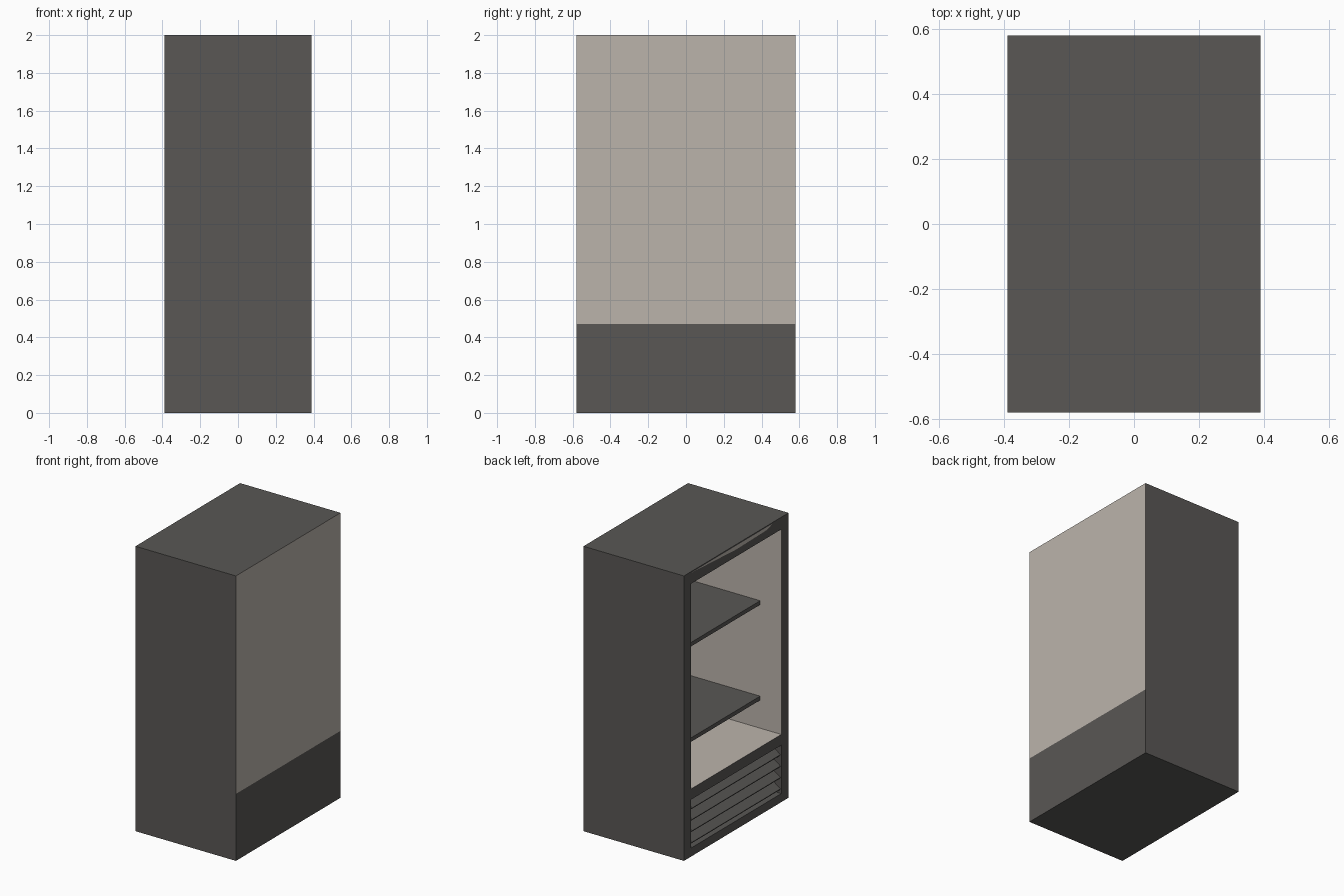
import bpy, bmesh, math

if "Cube" in bpy.data.objects:
    bpy.data.objects.remove(bpy.data.objects["Cube"])

X, Y = 0.39, 0.58      # half depth and half width
OY = 0.50              # half width of the openings
SPLIT = 0.47           # height where the cooled cabinet meets the base


def material(name, rgb):
    m = bpy.data.materials.new(name)
    m.diffuse_color = (*rgb, 1)
    m.use_nodes = True
    m.node_tree.nodes["Principled BSDF"].inputs["Base Color"].default_value = m.diffuse_color
    return m


DARK = material("dark grey", (0.100, 0.095, 0.090))
LIGHT = material("warm light grey", (0.50, 0.455, 0.41))


def finish(name, bm, mats):
    bmesh.ops.recalc_face_normals(bm, faces=bm.faces)
    me = bpy.data.meshes.new(name)
    bm.to_mesh(me)
    bm.free()
    ob = bpy.data.objects.new(name, me)
    bpy.context.collection.objects.link(ob)
    for m in mats:
        me.materials.append(m)
    return ob


def open_box(name, z0, z1, o0, o1, back, mats):
    """Box with a rectangular cavity cut into its -x side."""
    bm = bmesh.new()

    def ring(x, y, a, b):
        return [bm.verts.new(p) for p in
                ((x, -y, a), (x, y, a), (x, y, b), (x, -y, b))]
    rings = [ring(X, Y, z0, z1), ring(-X, Y, z0, z1),
             ring(-X, OY, o0, o1), ring(back, OY, o0, o1)]
    for k, (a, b) in enumerate(zip(rings, rings[1:])):
        for i in range(4):
            j = (i + 1) % 4
            f = bm.faces.new((a[i], a[j], b[j], b[i]))
            f.material_index = int(k == 2)       # cavity walls
    for r in (rings[0], rings[-1]):              # outer back, cavity back
        bm.faces.new(r).material_index = 1
    return finish(name, bm, mats)


def box(name, center, size, mat, tilt=0):
    bm = bmesh.new()
    bmesh.ops.create_cube(bm, size=1)
    bmesh.ops.scale(bm, vec=size, verts=bm.verts)
    ob = finish(name, bm, [mat])
    ob.location = center
    ob.rotation_euler.y = tilt
    return ob


# Cabinet with pale liner and pale rear panel, and dark machine base
open_box("cabinet", SPLIT, 2.0, SPLIT + 0.005, 1.915, 0.35, [DARK, LIGHT])
open_box("base", 0, SPLIT, 0.06, 0.40, -0.25, [DARK, DARK])

# Two shelves across the cavity
for i, z in enumerate((0.70, 1.37)):
    box(f"shelf_{i + 1}", (0.062, 0, z - 0.014), (0.576, 2 * OY, 0.028), DARK)

# Slanted louvres in the base
for i in range(4):
    box(f"louvre_{i + 1}", (-0.345, 0, 0.11 + 0.08 * i),
        (0.085, 2 * OY, 0.014), DARK, -math.radians(35))

# Pale sliver of trim on the header
bm = bmesh.new()
bm.faces.new([bm.verts.new((-X - 0.001, y, z)) for y, z in
              ((0.50, 1.992), (-0.40, 1.992), (-0.34, 1.972), (0.0, 1.965))])
finish("header_trim", bm, [LIGHT])
